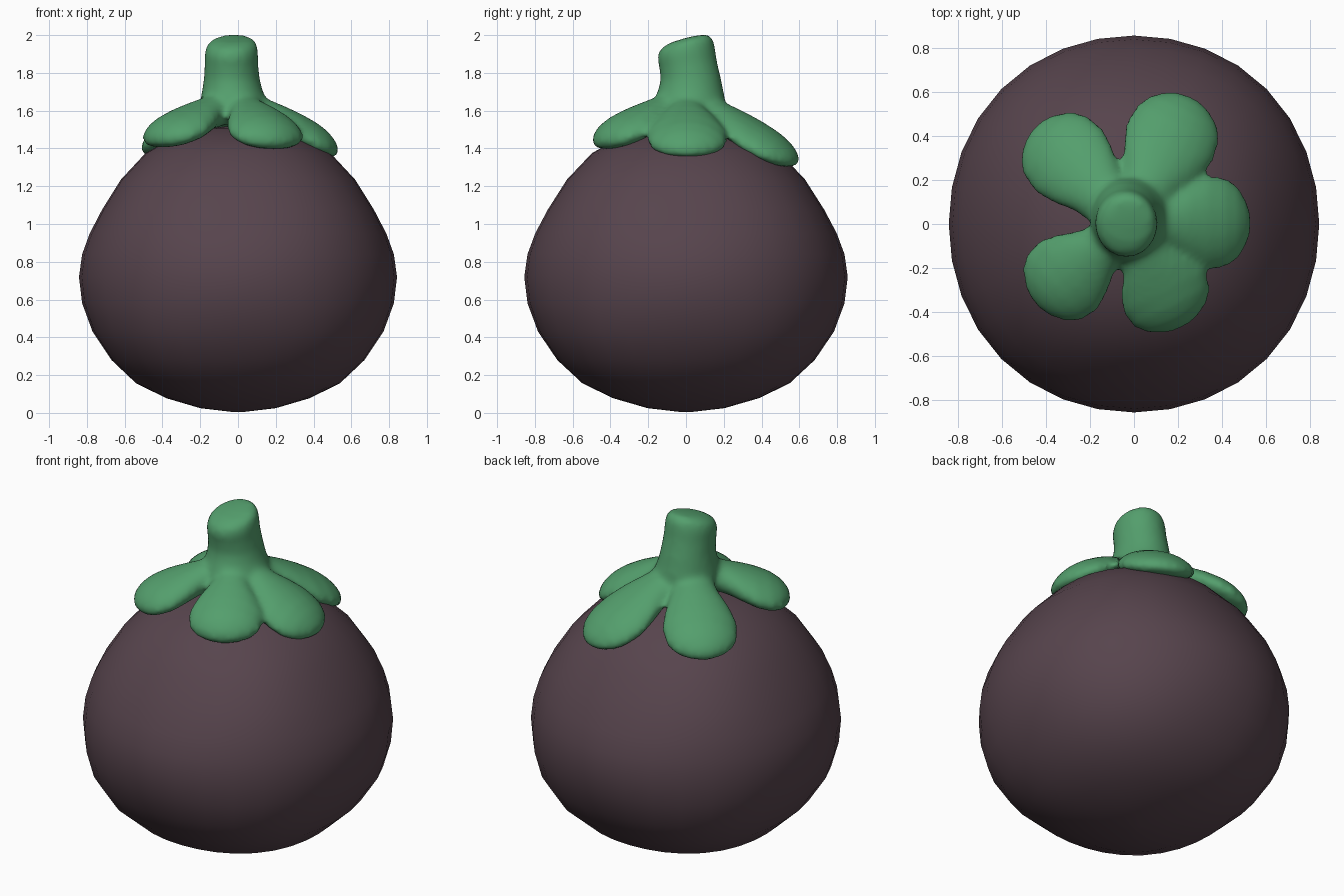
import bpy, bmesh, math

if "Cube" in bpy.data.objects:
    bpy.data.objects.remove(bpy.data.objects["Cube"])

def material(name, rgb):
    m = bpy.data.materials.new(name)
    m.diffuse_color = (*rgb, 1)
    m.use_nodes = True
    m.node_tree.nodes["Principled BSDF"].inputs["Base Color"].default_value = m.diffuse_color
    return m

def loft(bm, rings):
    """Skin a list of closed point rings and cap both ends."""
    loops = [[bm.verts.new(p) for p in r] for r in rings]
    n = len(loops[0])
    for a, b in zip(loops, loops[1:]):
        for i in range(n):
            j = (i + 1) % n
            bm.faces.new((a[i], a[j], b[j], b[i]))
    bm.faces.new(loops[0][::-1])
    bm.faces.new(loops[-1])

def finish(bm, name, mat):
    bmesh.ops.recalc_face_normals(bm, faces=bm.faces)
    for f in bm.faces:
        f.smooth = True
    me = bpy.data.meshes.new(name)
    bm.to_mesh(me)
    bm.free()
    me.materials.append(mat)
    ob = bpy.data.objects.new(name, me)
    bpy.context.collection.objects.link(ob)
    return ob

def circle(r, z, cx=0, cy=0, n=32, sy=1.0, tilt=0, square=0):
    """Ring of points; square bulges it along the diagonals."""
    pts = []
    for i in range(n):
        a = 2 * math.pi * i / n
        k = r * (1 + square * (1 - math.cos(4 * a)) / 2)
        x, y = k * math.cos(a), k * sy * math.sin(a)
        pts.append((cx + x, cy + y, z + tilt * y))
    return pts

purple = material("dark purple rind", (0.095, 0.058, 0.074))
green = material("leaf green", (0.088, 0.345, 0.152))

# Fruit body, slightly boxy above and below the middle
profile = [(0.03, 0.005), (0.2, 0.025), (0.38, 0.078), (0.54, 0.157), (0.67, 0.28),
           (0.77, 0.43), (0.825, 0.58), (0.842, 0.72), (0.825, 0.84), (0.785, 0.95),
           (0.72, 1.075), (0.62, 1.235), (0.49, 1.375), (0.34, 1.46), (0.18, 1.505),
           (0.03, 1.52)]
bm = bmesh.new()
loft(bm, [circle(r, z, sy=1.017,
                 square=.012 + .04 * math.exp(-((abs(z - .72) - .42) / .22) ** 2))
          for r, z in profile])
finish(bm, "fruit_body", purple)

# Stem with flared foot and slanted top
bm = bmesh.new()
stem = [(1.54, .15, -.02, .0, 0), (1.60, .175, -.02, .01, 0), (1.66, .175, -.025, .02, 0),
        (1.71, .16, -.03, .025, 0), (1.77, .148, -.033, .025, .03), (1.85, .142, -.035, .01, .1),
        (1.91, .142, -.035, .0, .2), (1.955, .13, -.03, .0, .23), (1.98, .095, -.02, .01, .23),
        (1.99, .03, -.01, .02, .23)]
loft(bm, [circle(r, z, cx, cy, 24, 1.08, t) for z, r, cx, cy, t in stem])

# Five drooping petals: angle, length, tip height, width factor, extra base width
shape = [(0, .08, .09), (.2, .09, .09), (.35, .12, .088), (.5, .175, .088), (.65, .212, .088),
         (.8, .2, .084), (.9, .16, .07), (.97, .095, .045), (1, .04, .018)]
petals = [(64, .64, 1.335, 1.03, .035), (1, .55, 1.39, 1.02, 0), (-63, .525, 1.44, 1.0, .01),
          (-140, .56, 1.45, .98, .015), (133.5, .615, 1.385, 1.0, .045)]
for ang, length, tip, wide, extra in petals:
    c, s = math.cos(math.radians(ang)), math.sin(math.radians(ang))
    rings = []
    for t, w, th in shape:
        d, z = t * length, 1.625 + (tip - 1.625) * t ** 1.35
        w = w * wide + extra * max(0, 1 - t / .65)
        ring = []
        for i in range(20):
            a = 2 * math.pi * i / 20
            u = w * math.cos(a)
            ring.append((-.02 + d * c - u * s, d * s + u * c,
                         z + th * math.sin(a) - 0.7 * u * u))
        rings.append(ring)
    loft(bm, rings)
calyx = finish(bm, "stem_and_calyx", green)

# Fuse stem and petals into one soft form
rm = calyx.modifiers.new("fuse", 'REMESH')
rm.mode = 'VOXEL'
rm.voxel_size = 0.018
rm.use_smooth_shade = True
sm = calyx.modifiers.new("soften", 'SMOOTH')
sm.factor = 0.5
sm.iterations = 8
